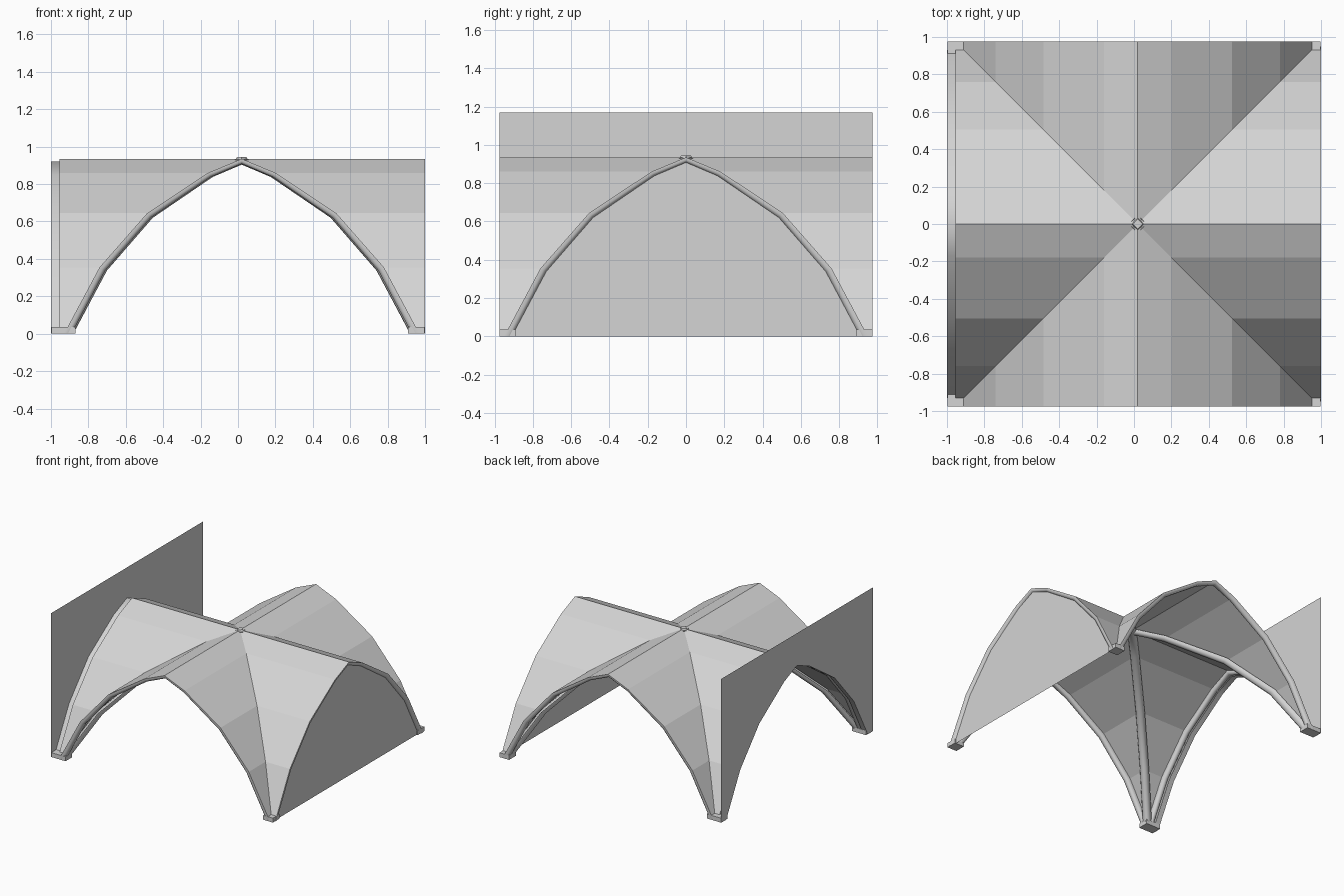
import bpy, bmesh
from mathutils import Vector, Matrix

cube = bpy.data.objects.get("Cube")
if cube:
    bpy.data.objects.remove(cube, do_unlink=True)

mat = bpy.data.materials.new("light_grey")
mat.use_nodes = True
GREY = (0.66, 0.66, 0.66, 1)
mat.diffuse_color = GREY
mat.node_tree.nodes["Principled BSDF"].inputs["Base Color"].default_value = GREY

CX = 0.02                      # vault centre in x
HALF = 0.975                   # half span of the vault
EAST = 0.98                    # reach of the +x bay from the centre
WALL_TOP = 1.17
# Half profile of the pointed arch: distance from crown line, height
OUTER = [(0.95, 0), (0.76, 0.355), (0.505, 0.645), (0.18, 0.86), (0, 0.935)]
INNER = [(0.91, 0), (0.73, 0.338), (0.485, 0.62), (0.165, 0.838), (0, 0.908)]
MIDDLE = [((a + c) / 2, (b + d) / 2) for (a, b), (c, d) in zip(OUTER, INNER)]


def full(profile):
    """Mirror a half profile into a whole arch."""
    return [(-d, z) for d, z in profile] + [(d, z) for d, z in profile[-2::-1]]


def make_object(name, bm):
    bmesh.ops.remove_doubles(bm, verts=bm.verts, dist=0.0005)
    bmesh.ops.recalc_face_normals(bm, faces=bm.faces)
    mesh = bpy.data.meshes.new(name)
    bm.to_mesh(mesh)
    bm.free()
    mesh.materials.append(mat)
    obj = bpy.data.objects.new(name, mesh)
    bpy.context.collection.objects.link(obj)
    return obj


def strips(bm, row_a, row_b):
    """Faces between two matching rows of points."""
    for i in range(len(row_a) - 1):
        pts = []
        for p in (row_a[i], row_a[i + 1], row_b[i + 1], row_b[i]):
            if not any((Vector(p) - Vector(q)).length < 1e-5 for q in pts):
                pts.append(p)
        if len(pts) > 2:
            bm.faces.new([bm.verts.new(p) for p in pts])


def rib(name, section, place):
    """Sweep a section of (offset, profile) pairs along the arch."""
    bm = bmesh.new()
    rows = [[place(offset, d, z) for d, z in full(profile)] for offset, profile in section]
    for a, b in zip(rows, rows[1:]):
        strips(bm, a, b)
    obj = make_object(name, bm)
    bpy.ops.object.select_all(action="DESELECT")
    bpy.context.view_layer.objects.active = obj
    obj.select_set(True)
    bpy.ops.object.shade_smooth_by_angle(angle=1.1)


# Vault shell: four bays meeting on the diagonals
bm = bmesh.new()
arch = full(OUTER)
for sign in (1, -1):
    strips(bm, [(CX + d, sign * abs(d), z) for d, z in arch],
           [(CX + d, sign * HALF, z) for d, z in arch])
    end = EAST if sign > 0 else HALF
    strips(bm, [(CX + sign * abs(d), d, z) for d, z in arch],
           [(CX + sign * end, d, z) for d, z in arch])
make_object("vault_shell", bm)

# Rounded ribs under the four open edges
EDGE = [(0, OUTER), (0, MIDDLE), (0.012, INNER), (0.036, INNER),
        (0.048, MIDDLE), (0.048, OUTER)]
for name, sign in (("back", 1), ("front", -1)):
    rib(name + "_edge_rib", EDGE, lambda o, d, z: (CX + d, sign * (HALF - o), z))
rib("left_edge_rib", EDGE, lambda o, d, z: (CX + EAST - o, d, z))
rib("right_edge_rib", EDGE, lambda o, d, z: (CX - HALF + o, d, z))

# Rounded diagonal ribs under the groins
GROIN = [(-0.034, OUTER), (-0.03, MIDDLE), (-0.014, INNER),
         (0.014, INNER), (0.03, MIDDLE), (0.034, OUTER)]
for name, sign in (("rising", 1), ("falling", -1)):
    rib(name + "_groin_rib", GROIN,
        lambda o, d, z: (CX + d + o * 0.7, sign * (d - o * 0.7), z))

# Narrow recessed band joining the vault to the tall wall
rib("wall_joint_band", [(0, MIDDLE), (1, MIDDLE), (1, INNER), (0, INNER)],
    lambda o, d, z: (CX - HALF - o * 0.045, d, z))

# Tall wall with the arch opening
bm = bmesh.new()
edge = [(-HALF, 0)] + full(MIDDLE) + [(HALF, 0)]
strips(bm, [(-1, d, z) for d, z in edge], [(-1, d, WALL_TOP) for d, z in edge])
make_object("arched_wall", bm)

# Flat infill closing the opposite arch, set just behind the rib face
bm = bmesh.new()
inner = full(INNER)
strips(bm, [(CX + EAST - 0.014, d, 0) for d, z in inner],
       [(CX + EAST - 0.014, d, z) for d, z in inner])
make_object("arch_infill", bm)

# Feet at the corners, longer on the side that meets the wall
for side, x, length in (("left", CX + 0.933, 0.086), ("right", -0.934, 0.128)):
    for sy, end in ((1, "back"), (-1, "front")):
        bm = bmesh.new()
        bmesh.ops.create_cube(bm, size=1, matrix=Matrix.LocRotScale(
            Vector((x, sy * 0.932, 0.018)), None, (length, 0.086, 0.036)))
        make_object(f"{end}_{side}_foot", bm)

# Small pointed boss on the crown
bm = bmesh.new()
bmesh.ops.create_cone(bm, cap_ends=True, segments=4, radius1=0.042, radius2=0.026,
                      depth=0.03, matrix=Matrix.Translation((CX, 0, 0.929)))
make_object("crown_boss", bm)
